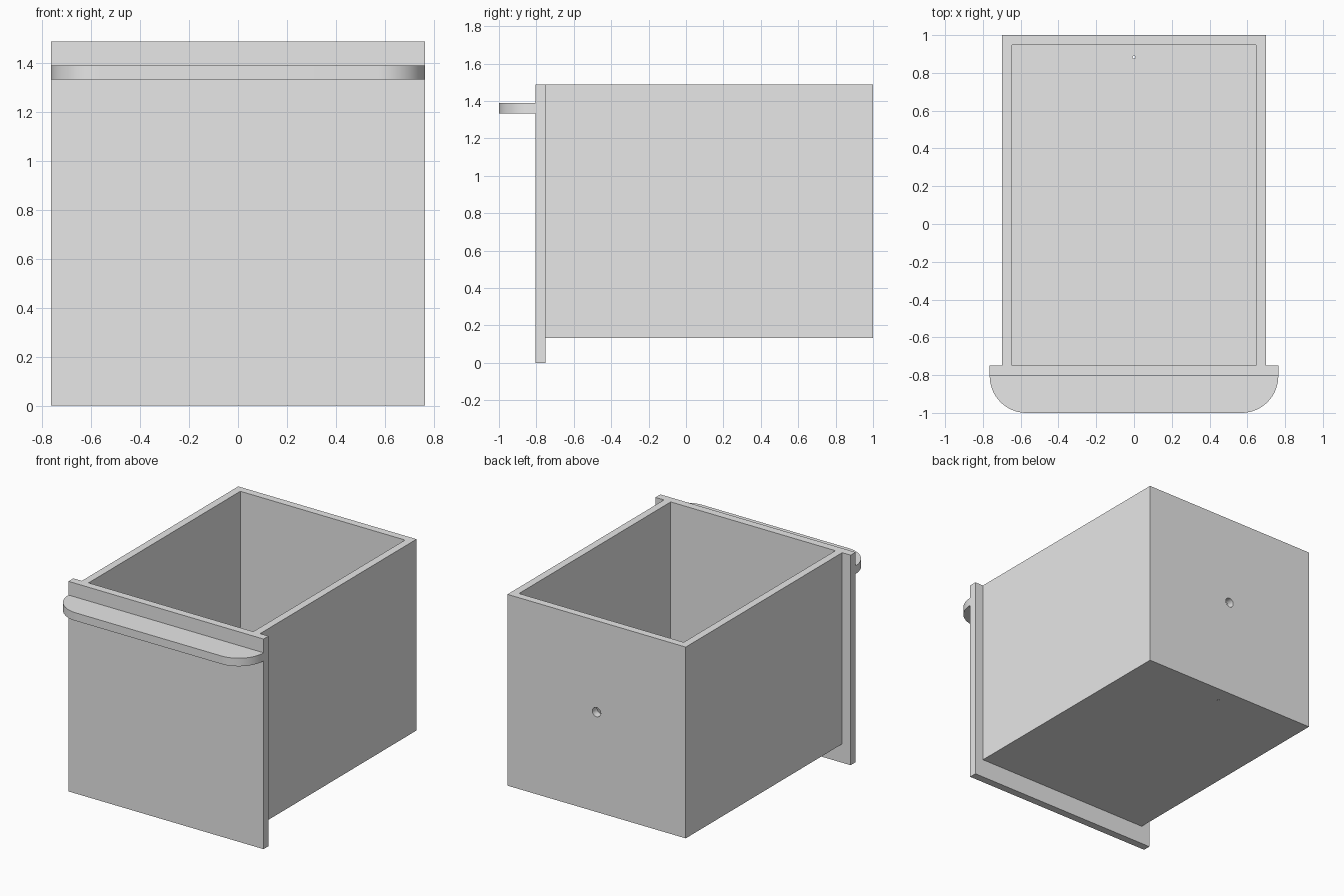
import bpy
import bmesh
from math import pi, sin, cos
from mathutils import Matrix

cube = bpy.data.objects.get("Cube")
if cube:
    bpy.data.objects.remove(cube, do_unlink=True)

grey = bpy.data.materials.new("light grey")
grey.use_nodes = True
grey.diffuse_color = (0.8, 0.8, 0.8, 1)
grey.node_tree.nodes["Principled BSDF"].inputs["Base Color"].default_value = (0.8, 0.8, 0.8, 1)

TOP, FLOOR, WALL = 1.487, 0.133, 0.053
HALF, BACK, INNER_FRONT = 0.698, 1.0, -0.75
PANEL_HALF, PANEL_FRONT = 0.764, -0.805


def make(name, bm):
    bmesh.ops.recalc_face_normals(bm, faces=bm.faces)
    mesh = bpy.data.meshes.new(name)
    bm.to_mesh(mesh)
    bm.free()
    mesh.materials.append(grey)
    obj = bpy.data.objects.new(name, mesh)
    bpy.context.collection.objects.link(obj)
    return obj


def prism(name, outline, z0, z1):
    """Extrude a flat outline upward."""
    bm = bmesh.new()
    face = bm.faces.new([bm.verts.new((x, y, z0)) for x, y in outline])
    up = bmesh.ops.extrude_face_region(bm, geom=[face])["geom"]
    verts = [v for v in up if isinstance(v, bmesh.types.BMVert)]
    bmesh.ops.translate(bm, vec=(0, 0, z1 - z0), verts=verts)
    return make(name, bm)


def box(name, half, y0, y1, z0, z1):
    return prism(name, [(-half, y0), (half, y0), (half, y1), (-half, y1)], z0, z1)


def rod(name, radius, depth, matrix):
    bm = bmesh.new()
    bmesh.ops.create_cone(bm, cap_ends=True, segments=32, radius1=radius,
                          radius2=radius, depth=depth, matrix=matrix)
    return make(name, bm)


def cut(obj, cutter):
    cutter.hide_render = True
    mod = obj.modifiers.new(cutter.name, 'BOOLEAN')
    mod.operation, mod.solver, mod.object = 'DIFFERENCE', 'EXACT', cutter
    bpy.context.view_layer.objects.active = obj
    bpy.ops.object.modifier_apply(modifier=mod.name)
    bpy.data.objects.remove(cutter, do_unlink=True)


# Open bin: walls and floor, hollowed right up to the front panel
drawer = box("drawer_bin", HALF, INNER_FRONT - 0.02, BACK, FLOOR, TOP)
cut(drawer, box("cavity", HALF - WALL, INNER_FRONT, BACK - WALL, FLOOR + WALL, TOP + 0.2))

# Round hole through the back wall and a pin hole through the floor
cut(drawer, rod("back_hole", 0.033, 0.2,
                Matrix.Translation((0, BACK - WALL / 2, 0.84)) @ Matrix.Rotation(pi / 2, 4, 'X')))
cut(drawer, rod("floor_hole", 0.008, 0.2, Matrix.Translation((0, 0.883, FLOOR))))

# Front panel, wider and lower than the bin
box("front_panel", PANEL_HALF, PANEL_FRONT, INNER_FRONT, 0, TOP)

# Handle ledge with rounded front corners
r = PANEL_FRONT + 1
arc = [(PANEL_HALF - r + r * cos(i * pi / 32), PANEL_FRONT - r * sin(i * pi / 32))
       for i in range(17)]
outline = arc + [(-x, y) for x, y in reversed(arc)]
handle = prism("handle_ledge", outline, 1.333, 1.39)

bpy.ops.object.select_all(action='DESELECT')
for obj in (drawer, handle):
    obj.select_set(True)
bpy.context.view_layer.objects.active = handle
bpy.ops.object.shade_smooth_by_angle(angle=pi / 6)
